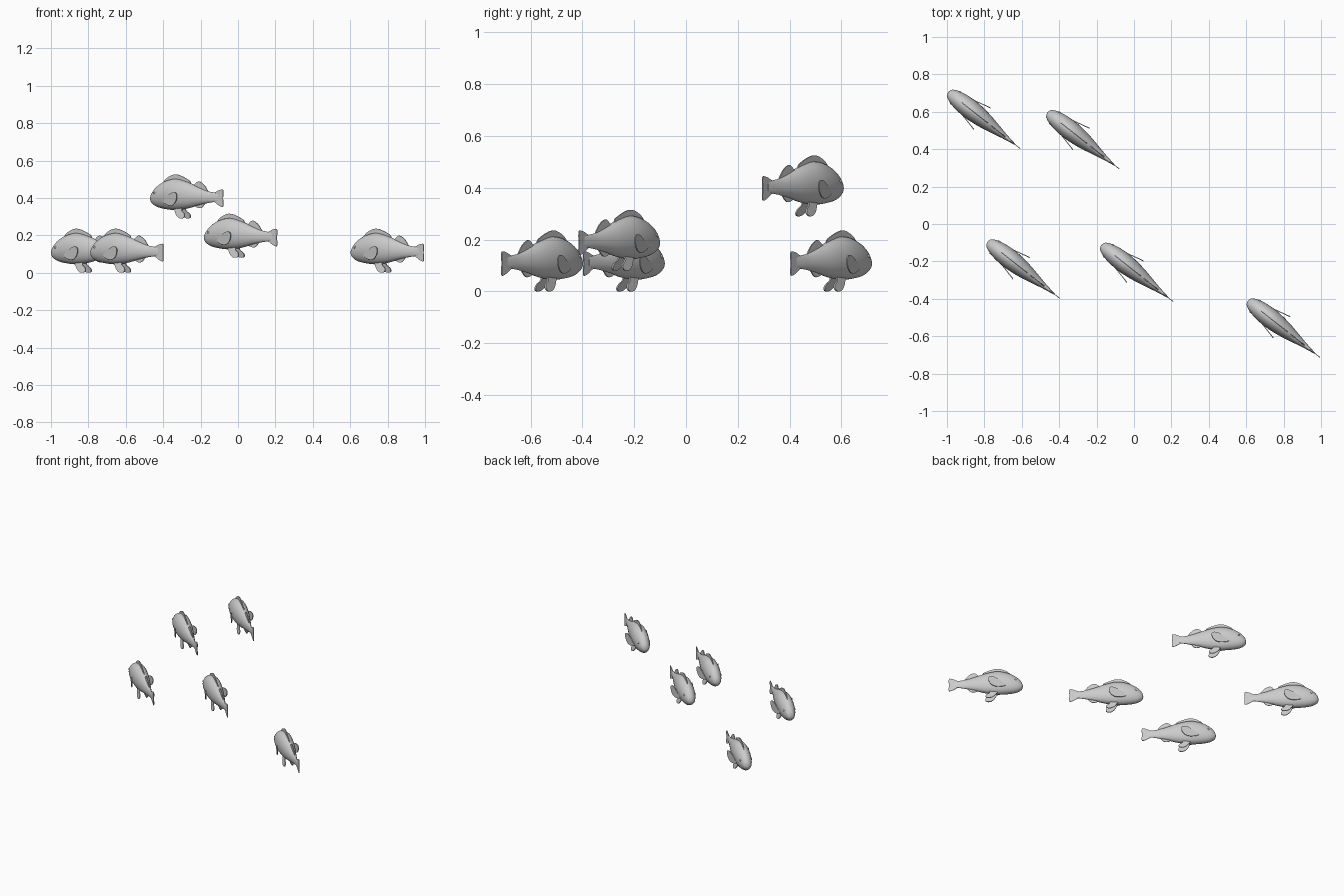
import bpy, bmesh, math
from mathutils import Matrix, Vector

if "Cube" in bpy.data.objects:
    bpy.data.objects.remove(bpy.data.objects["Cube"])


def spline(p0, p1, p2, p3, t):
    # Catmull-Rom interpolation between p1 and p2
    return 0.5 * (2 * p1 + (p2 - p0) * t + (2 * p0 - 5 * p1 + 4 * p2 - p3) * t * t
                  + (3 * p1 - p0 - 3 * p2 + p3) * t ** 3)


def smooth(points, steps, closed):
    pts = [Vector(p) for p in points]
    n = len(pts)
    out = []
    for i in range(n if closed else n - 1):
        if closed:
            q = [pts[(i + k) % n] for k in (-1, 0, 1, 2)]
        else:
            q = [pts[min(max(i + k, 0), n - 1)] for k in (-1, 0, 1, 2)]
        out += [spline(*q, j / steps) for j in range(steps)]
    return out if closed else out + [pts[-1]]


def finish(bm, name):
    bmesh.ops.recalc_face_normals(bm, faces=bm.faces)
    for f in bm.faces:
        f.smooth = True
    for e in bm.edges:
        if len(e.link_faces) == 2 and e.calc_face_angle(0) > math.radians(40):
            e.smooth = False
    me = bpy.data.meshes.new(name)
    bm.to_mesh(me)
    bm.free()
    return me


def loft_body():
    # stations: distance from nose, top, bottom, half width
    stations = [(0.003, .116, .094, .012), (.012, .138, .079, .025), (.045, .172, .061, .040),
                (.10, .200, .050, .050), (.17, .212, .045, .052), (.25, .194, .054, .043),
                (.32, .167, .070, .029), (.38, .147, .082, .016), (.425, .139, .088, .008),
                (.455, .132, .092, .003)]
    bm = bmesh.new()
    rings = []
    seg = 28
    for s, top, bot, w in smooth(stations, 4, False):
        mid, h = (top + bot) / 2, (top - bot) / 2
        rings.append([bm.verts.new((s, w * math.cos(a), mid + h * math.sin(a)))
                      for a in (2 * math.pi * k / seg for k in range(seg))])
    for a, b in zip(rings, rings[1:]):
        for k in range(seg):
            j = (k + 1) % seg
            bm.faces.new((a[k], a[j], b[j], b[k]))
    nose = bm.verts.new((0, 0, .105))
    for k in range(seg):
        bm.faces.new((rings[0][k], nose, rings[0][(k + 1) % seg]))
    bm.faces.new(rings[-1])
    return finish(bm, "body")


def fin(name, outline, offset=lambda s, z: 0, thick=.005):
    # thin plate from a smoothed side outline; offset gives its sideways lean
    bm = bmesh.new()
    pts = smooth(outline, 5, True)
    sides = [[bm.verts.new((s, offset(s, z) + d, z)) for s, z in pts]
             for d in (-thick / 2, thick / 2)]
    n = len(pts)
    for k in range(n):
        j = (k + 1) % n
        bm.faces.new((sides[0][k], sides[0][j], sides[1][j], sides[1][k]))
    for loop in sides:
        bm.faces.new(loop)
    return finish(bm, name)


def eye(side):
    bm = bmesh.new()
    bmesh.ops.create_uvsphere(bm, u_segments=12, v_segments=8, radius=.007,
                              matrix=Matrix.Translation((.05, side * .037, .136)))
    return finish(bm, "eye")


# Parts of one fish, nose at the origin and tail along +x
parts = [
    loft_body(),
    fin("dorsal_fin", [(.075, .175), (.09, .203), (.115, .221), (.15, .234), (.18, .234),
                       (.21, .225), (.24, .212), (.265, .196), (.26, .17), (.17, .18)]),
    fin("second_dorsal_fin", [(.285, .165), (.30, .186), (.32, .198), (.34, .192),
                              (.36, .178), (.375, .160), (.385, .138), (.33, .14)]),
    fin("anal_fin", [(.285, .08), (.30, .064), (.325, .055), (.345, .060),
                     (.36, .075), (.375, .09), (.33, .10)]),
    fin("tail_fin", [(.40, .135), (.43, .139), (.46, .151), (.485, .154), (.489, .135),
                     (.487, .108), (.489, .080), (.485, .061), (.46, .069), (.43, .087),
                     (.40, .092)], thick=.004),
]
for side in (-1, 1):
    parts += [
        fin("pectoral_fin", [(.115, .088), (.14, .076), (.175, .069), (.205, .076), (.225, .098),
                             (.230, .125), (.215, .139), (.185, .137), (.15, .118), (.12, .100)],
            lambda s, z, k=side: k * (.045 + .24 * (s - .115))),
        fin("pelvic_fin", [(.165, .065), (.175, .040), (.190, .018), (.210, .003), (.235, .001),
                           (.247, .012), (.240, .028), (.222, .042), (.215, .065)],
            lambda s, z, k=side: k * (.016 + .25 * (.05 - z)), .007),
        eye(side),
    ]

# School of five fish, given by nose position and height
school = [(-.993, .706, 0), (-.463, .597, .29), (-.783, -.094, 0),
          (-.175, -.112, .08), (.609, -.410, 0)]
for pos in school:
    place = Matrix.Translation(pos) @ Matrix.Rotation(math.radians(-38.2), 4, 'Z')
    for me in parts:
        ob = bpy.data.objects.new("fish_" + me.name.split(".")[0], me)
        ob.matrix_world = place
        bpy.context.collection.objects.link(ob)
